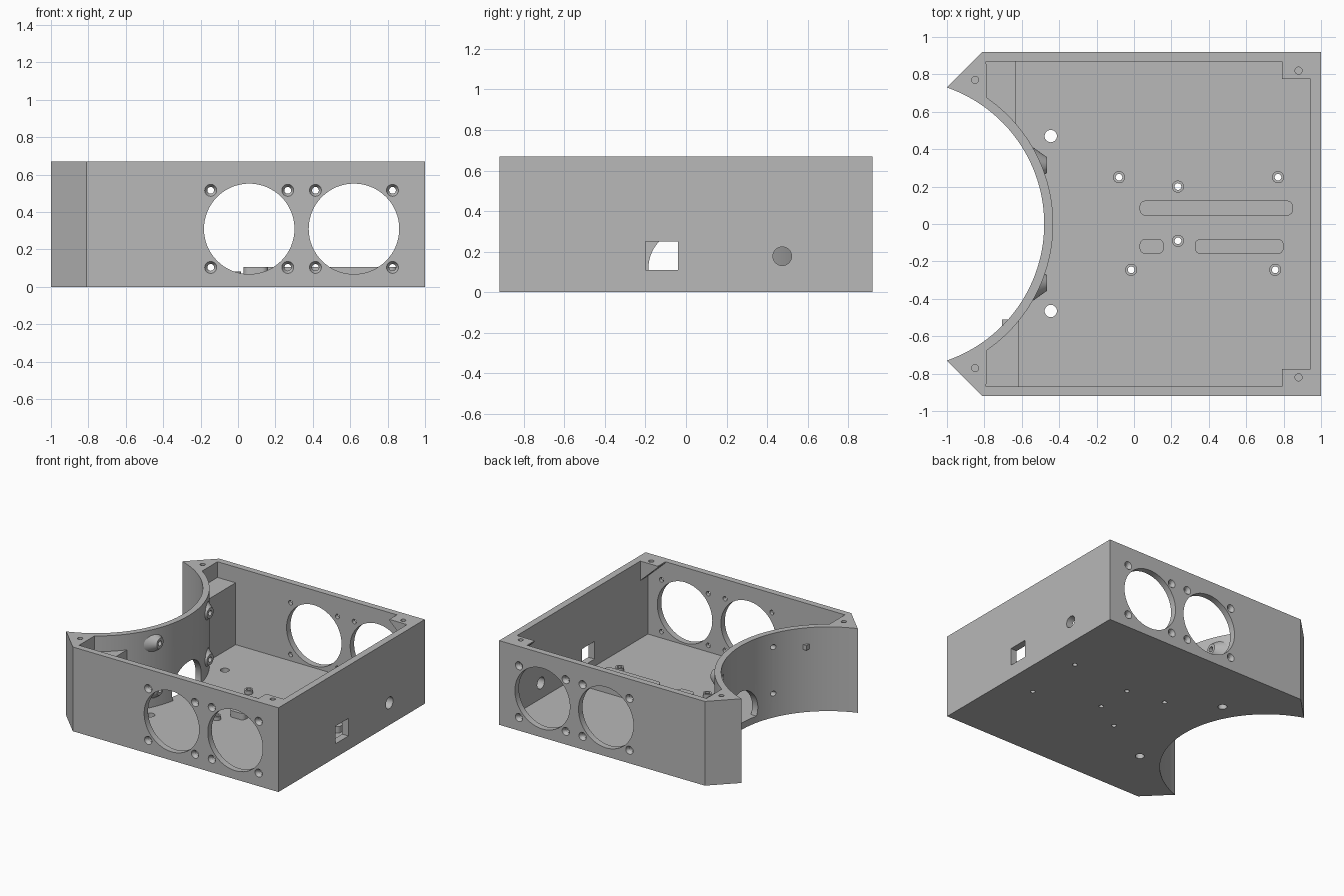
import bpy, bmesh, math
from mathutils import Matrix, Vector

if "Cube" in bpy.data.objects:
    bpy.data.objects.remove(bpy.data.objects["Cube"], do_unlink=True)

grey = bpy.data.materials.new("plain grey")
grey.use_nodes = True
grey.diffuse_color = (0.48, 0.48, 0.48, 1)
grey.node_tree.nodes["Principled BSDF"].inputs["Base Color"].default_value = (0.48, 0.48, 0.48, 1)

# Main dimensions
W, D, H, FLOOR = 1.0, 0.92, 0.67, 0.053
ARC_X, ARC_R, ARC_IN = -1.252, 0.772, 0.82


def make(name, bm):
    bmesh.ops.recalc_face_normals(bm, faces=bm.faces)
    mesh = bpy.data.meshes.new(name)
    bm.to_mesh(mesh)
    bm.free()
    mesh.materials.append(grey)
    obj = bpy.data.objects.new(name, mesh)
    bpy.context.collection.objects.link(obj)
    return obj


def add_prism(bm, pts, z0, z1):
    face = bm.faces.new([bm.verts.new((x, y, z0)) for x, y in pts])
    new = bmesh.ops.extrude_face_region(bm, geom=[face])["geom"]
    top = [v for v in new if isinstance(v, bmesh.types.BMVert)]
    bmesh.ops.translate(bm, vec=(0, 0, z1 - z0), verts=top)


def prism(name, pts, z0, z1):
    bm = bmesh.new()
    add_prism(bm, pts, z0, z1)
    return make(name, bm)


def add_rod(bm, a, b, r1, r2=None, seg=32):
    """Cylinder or cone from point a to point b."""
    a, b = Vector(a), Vector(b)
    turn = (b - a).to_track_quat("Z", "Y").to_matrix().to_4x4()
    bmesh.ops.create_cone(bm, cap_ends=True, segments=seg, radius1=r1,
                          radius2=r1 if r2 is None else r2, depth=(b - a).length,
                          matrix=Matrix.Translation((a + b) / 2) @ turn)


def add_box(bm, lo, hi):
    lo, hi = Vector(lo), Vector(hi)
    bmesh.ops.create_cube(bm, size=1, matrix=Matrix.Translation((lo + hi) / 2)
                          @ Matrix.Diagonal((*(hi - lo), 1)))


def rods(name, specs):
    bm = bmesh.new()
    for s in specs:
        add_rod(bm, *s)
    return make(name, bm)


def cut(obj, cutter, keep=False):
    mod = obj.modifiers.new("cut", "BOOLEAN")
    mod.operation, mod.solver, mod.object = "DIFFERENCE", "EXACT", cutter
    bpy.context.view_layer.objects.active = obj
    bpy.ops.object.modifier_apply(modifier=mod.name)
    if not keep:
        bpy.data.objects.remove(cutter, do_unlink=True)


def arc(r, y0, y1, n=48):
    """Points on the scooped side, from y0 to y1."""
    a0, a1 = math.asin(y0 / r), math.asin(y1 / r)
    angles = [a0 + (a1 - a0) * i / n for i in range(n + 1)]
    return [(ARC_X + r * math.cos(a), r * math.sin(a)) for a in angles]


# Tray shell: scooped outline with a hollow inside
tip = 0.73
outline = [(-0.81, -D), (W, -D), (W, D), (-0.81, D)] + arc(ARC_R, tip, -tip)
shell = prism("tray_shell", outline, 0, H)
inner = [(-0.79, -0.87), (0.945, -0.87), (0.945, 0.87), (-0.79, 0.87)] + arc(ARC_IN, 0.677, -0.677)
cut(shell, prism("hollow", inner, FLOOR, H + 0.1))

# Fan openings and their countersunk screw holes in both long walls
fan_z, off = 0.31, 0.206
fans, screws, sinks = [], [], []
for fx in (0.06, 0.62):
    fans.append(((fx, -1, fan_z), (fx, 1, fan_z), 0.242, None, 64))
    for sx in (-off, off):
        for sz in (-off, off):
            x, z = fx + sx, fan_z + sz
            screws.append(((x, -1, z), (x, 1, z), 0.018))
            for s in (-1, 1):
                sinks.append(((x, s * 0.925, z), (x, s * 0.895, z), 0.035, 0.017))
for name, specs in (("fan_holes", fans), ("screw_holes", screws), ("countersinks", sinks)):
    cut(shell, rods(name, specs))

# Socket window and round cable hole in the right wall
bm = bmesh.new()
add_box(bm, (0.9, -0.2, 0.11), (1.1, -0.04, 0.25))
add_rod(bm, (0.9, 0.475, 0.177), (1.1, 0.475, 0.177), 0.046)
cut(shell, make("side_openings", bm))

# Wide opening at the base of the curved wall, flat along the floor
r, cz = 0.185, 0.12
a = math.asin((cz - FLOOR) / r)
pts = [(cz + r * math.sin(t), r * math.cos(t))
       for t in (-a + (math.pi + 2 * a) * i / 40 for i in range(41))]
bm = bmesh.new()
add_prism(bm, pts, -0.6, -0.35)
for v in bm.verts:
    v.co = (v.co.z, v.co.y, v.co.x)
cut(shell, make("arch_opening", bm))

# Lid screw holes, blind from the rim
lid = [(x, s * y) for x, y in ((0.88, 0.82), (-0.85, 0.77)) for s in (-1, 1)]
cut(shell, rods("lid_holes", [((x, y, H - 0.14), (x, y, H + 0.1), 0.019) for x, y in lid]))

# Sloped corner brackets holding the lid screws
for s, side in ((-1, "front"), (1, "back")):
    bm = bmesh.new()
    ends = []
    for y in (0.775, 0.88):
        ends.append([bm.verts.new((x, s * y, z)) for x, z in
                     ((0.95, H), (0.79, H), (0.79, H - 0.01), (0.95, H - 0.16))])
    bm.faces.new(ends[0])
    bm.faces.new(ends[1])
    for i in range(4):
        j = (i + 1) % 4
        bm.faces.new((ends[0][i], ends[0][j], ends[1][j], ends[1][i]))
    bracket = make(side + "_corner_bracket", bm)
    cut(bracket, rods("bracket_hole", [((0.88, s * 0.82, 0), (0.88, s * 0.82, 1), 0.019)]))

# Lower filler blocks in the scooped corners
for s, side, x in ((-1, "front", -0.615), (1, "back", -0.63)):
    y = math.sqrt(0.8 ** 2 - (x - ARC_X) ** 2)
    pts = [(x, 0.88), (-0.8, 0.88)] + arc(0.8, 0.66, y, 16)
    prism(side + "_corner_block", [(px, s * py) for px, py in pts], 0.03, 0.545)

# Conical bosses on the curved wall, trimmed to the scoop and drilled
scoop = rods("scoop_cutter", [((ARC_X, 0, -1), (ARC_X, 0, 2), 0.79, None, 192)])
scoop.hide_render = True
places = [(s * 0.315, z) for s in (-1, 1) for z in (0.19, 0.56)]
drill = [((-0.65, y, z), (-0.4, y, z), 0.02) for y, z in places]
for i, (y, z) in enumerate(places):
    boss = rods(f"wall_boss_{i + 1}", [((-0.54, y, z), (-0.465, y, z), 0.095, 0.042)])
    cut(boss, scoop, keep=True)
    cut(boss, rods("boss_hole", [drill[i]]))
cut(shell, rods("wall_holes", drill))
bpy.data.objects.remove(scoop, do_unlink=True)

# Small square peg on the scooped face
bm = bmesh.new()
add_box(bm, (-0.705, -0.545, 0.50), (-0.65, -0.51, 0.54))
make("square_peg", bm)

# Board standoffs and through holes in the floor
posts = [(-0.08, 0.25), (0.235, 0.2), (0.77, 0.25), (0.235, -0.09), (-0.015, -0.245), (0.755, -0.245)]
bores = [((x, y, -0.1), (x, y, 0.2), 0.018) for x, y in posts]
stand = rods("board_standoffs", [((x, y, 0.04), (x, y, 0.082), 0.032) for x, y in posts])
cut(stand, rods("post_bores", bores))
big = [((-0.445, y, -0.1), (-0.445, y, 0.2), 0.033) for y in (-0.465, 0.47)]
cut(shell, rods("floor_holes", bores + big))

# Rounded support ridges on the floor
for i, (x0, x1, y0) in enumerate(((0.03, 0.85, 0.045), (0.03, 0.16, -0.16), (0.325, 0.8, -0.16))):
    y1, r, pts = y0 + 0.08, 0.032, []
    for k, (cx, cy) in enumerate(((x1 - r, y1 - r), (x0 + r, y1 - r), (x0 + r, y0 + r), (x1 - r, y0 + r))):
        for j in range(7):
            t = math.pi / 2 * (k + j / 6)
            pts.append((cx + r * math.cos(t), cy + r * math.sin(t)))
    prism(f"floor_ridge_{i + 1}", pts, 0.04, 0.105)

# Smooth the curved faces, keep edges crisp
bpy.ops.object.select_all(action="DESELECT")
for o in bpy.context.scene.objects:
    if o.type == "MESH":
        o.select_set(True)
        bpy.context.view_layer.objects.active = o
bpy.ops.object.shade_smooth_by_angle(angle=math.radians(30))
